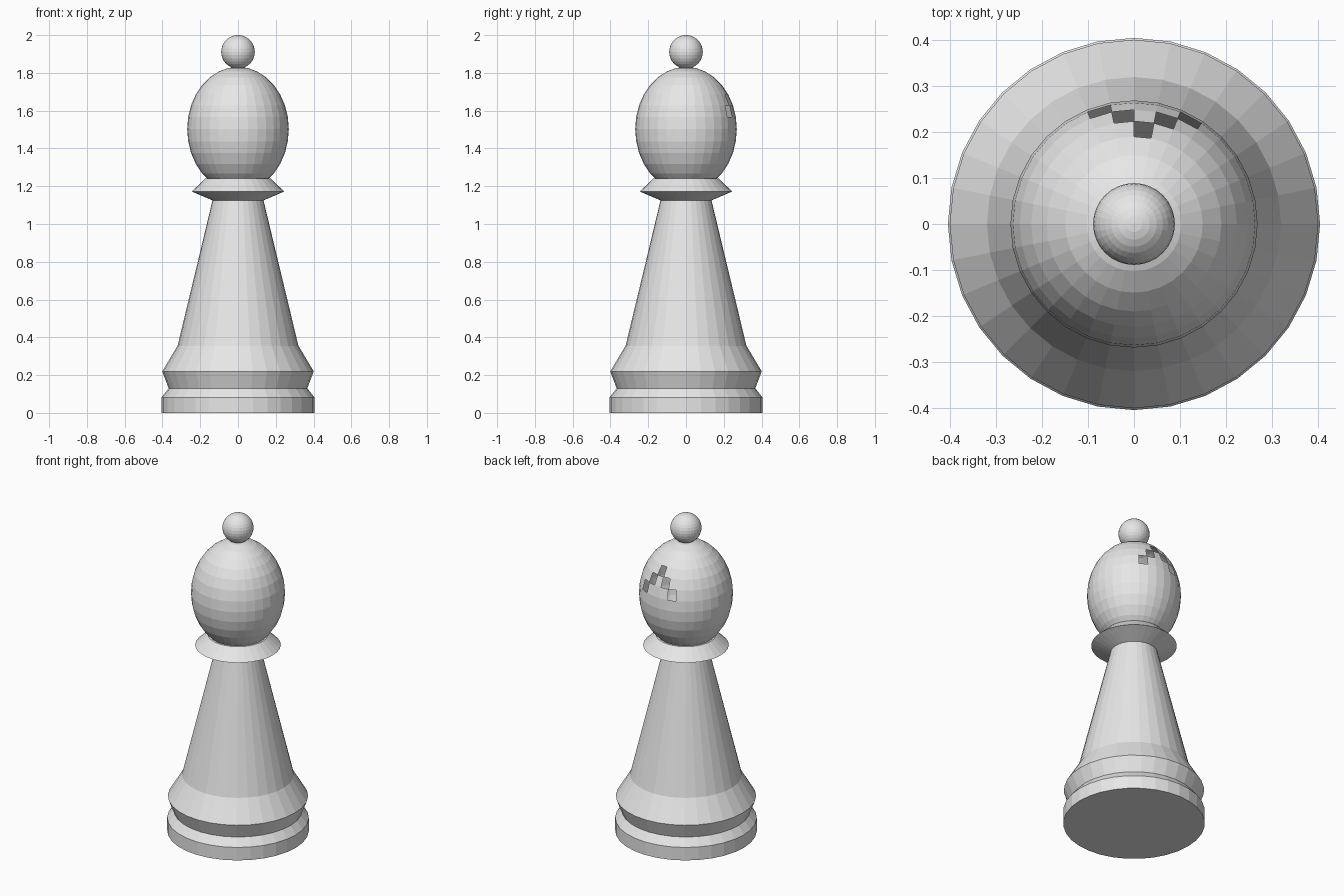
import bpy, bmesh, math
from mathutils import Matrix, Vector

if "Cube" in bpy.data.objects:
    bpy.data.objects.remove(bpy.data.objects["Cube"], do_unlink=True)

SEGMENTS, RINGS = 32, 16
STEP = math.pi / RINGS

stone = bpy.data.materials.new("light_grey")
stone.use_nodes = True
GREY = (0.8, 0.8, 0.8, 1)
stone.diffuse_color = GREY
stone.node_tree.nodes["Principled BSDF"].inputs["Base Color"].default_value = GREY


def finish(name, bm):
    """Turn a bmesh into a flat shaded object."""
    mesh = bpy.data.meshes.new(name)
    bm.to_mesh(mesh)
    bm.free()
    mesh.materials.append(stone)
    obj = bpy.data.objects.new(name, mesh)
    bpy.context.collection.objects.link(obj)
    return obj


def lathe(name, profile):
    """Revolve (radius, height) points around z; ends on the axis close it."""
    bm = bmesh.new()
    verts = [bm.verts.new((0, r, z)) for r, z in profile]
    edges = [bm.edges.new(pair) for pair in zip(verts, verts[1:])]
    bmesh.ops.spin(bm, geom=verts + edges, cent=(0, 0, 0), axis=(0, 0, 1),
                   angle=math.tau, steps=SEGMENTS, use_merge=False)
    bmesh.ops.remove_doubles(bm, verts=bm.verts, dist=0.0005)
    bmesh.ops.recalc_face_normals(bm, faces=bm.faces)
    return finish(name, bm)


def ball(name, radius, half_height, centre_z, is_hole=None):
    """Stretched sphere shell, leaving out the faces picked by is_hole."""
    bm = bmesh.new()
    bmesh.ops.create_uvsphere(bm, u_segments=SEGMENTS, v_segments=RINGS, radius=1)
    if is_hole:
        holes = [f for f in bm.faces if is_hole(f.calc_center_median())]
        bmesh.ops.delete(bm, geom=holes, context='FACES')
    bm.transform(Matrix.Translation((0, 0, centre_z))
                 @ Matrix.Diagonal((radius, radius, half_height, 1)))
    return finish(name, bm)


def chevron(centre):
    """Stepped chevron of open faces at the back of the head."""
    slot = math.floor(math.atan2(centre.x, centre.y) / STEP)
    ring = math.floor(centre.angle(Vector((0, 0, 1))) / STEP)
    return abs(slot) <= 2 and ring == 4 + abs(slot)


# Base, tapered body and collar
lathe("base_body_and_collar", [
    (0, 0), (0.405, 0), (0.405, 0.082), (0.367, 0.13), (0.401, 0.22),
    (0.32, 0.355), (0.135, 1.125), (0.245, 1.172), (0.173, 1.24), (0, 1.24)])

# Head with open chevron, and finial on top
ball("head", 0.269, 0.33, 1.502, chevron)
ball("finial", 0.089, 0.089, 1.911)
